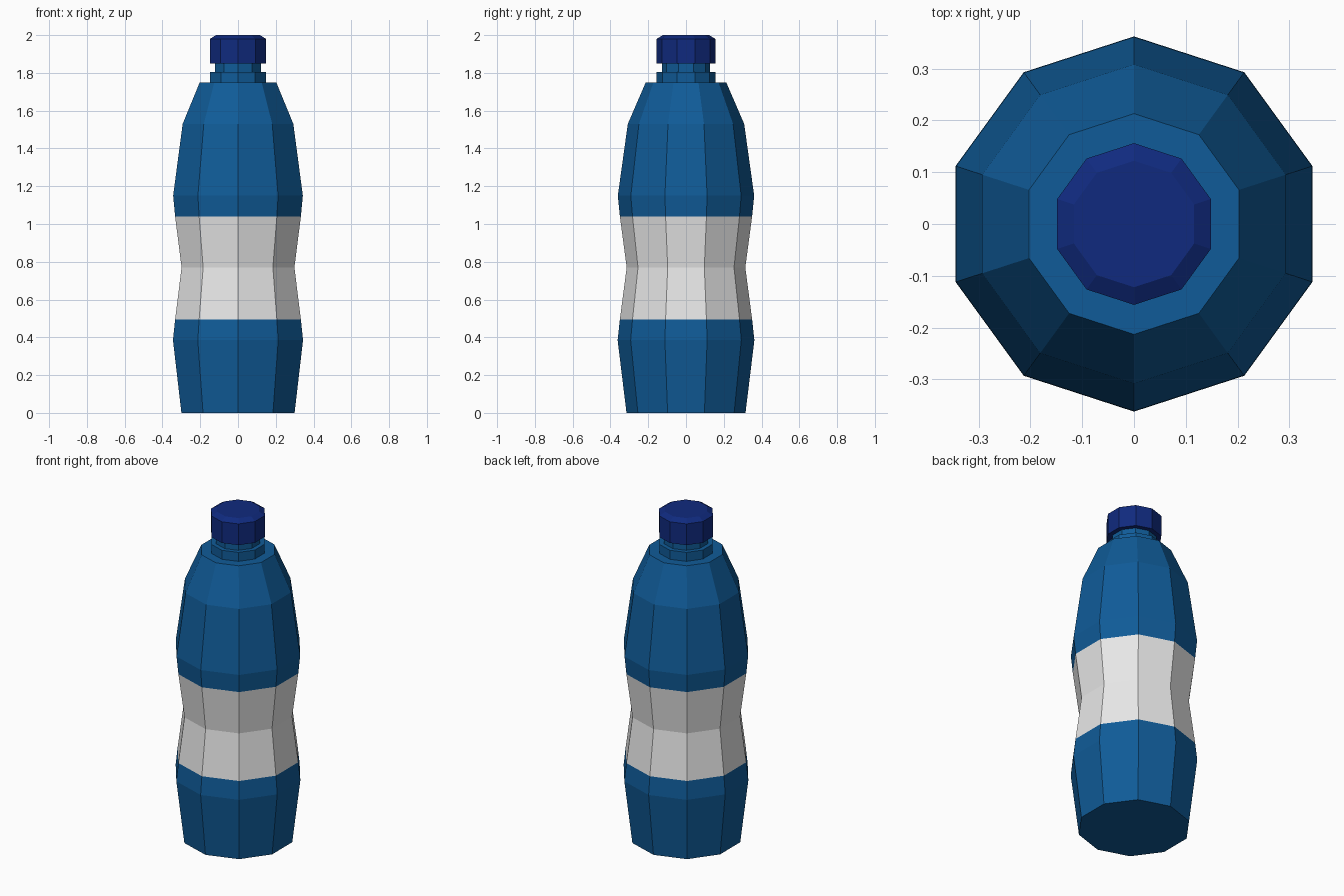
import bpy, bmesh, math

if "Cube" in bpy.data.objects:
    bpy.data.objects.remove(bpy.data.objects["Cube"])

SIDES = 10


def material(name, rgb):
    m = bpy.data.materials.new(name)
    m.diffuse_color = (*rgb, 1)
    m.use_nodes = True
    m.node_tree.nodes["Principled BSDF"].inputs["Base Color"].default_value = m.diffuse_color
    return m


blue = material("bottle blue", (0.005, 0.105, 0.314))
label = material("label white", (0.8, 0.8, 0.8))
navy = material("cap navy", (0.005, 0.023, 0.209))


def lathe(name, profile, mats, rule=lambda z: 0):
    """Spin (radius, z) points into a closed ten-sided solid with corners on +-y."""
    bm = bmesh.new()
    rings = []
    for r, z in profile:
        angles = [math.pi / 2 + 2 * math.pi * i / SIDES for i in range(SIDES)]
        rings.append([bm.verts.new((r * math.cos(a), r * math.sin(a), z)) for a in angles])
    for low, high in zip(rings, rings[1:]):
        for i in range(SIDES):
            j = (i + 1) % SIDES
            bm.faces.new((low[i], low[j], high[j], high[i]))
    bm.faces.new(rings[0][::-1])
    bm.faces.new(rings[-1])
    bmesh.ops.recalc_face_normals(bm, faces=bm.faces)
    for f in bm.faces:
        f.material_index = rule(f.calc_center_median().z)
    me = bpy.data.meshes.new(name)
    bm.to_mesh(me)
    bm.free()
    for m in mats:
        me.materials.append(m)
    ob = bpy.data.objects.new(name, me)
    bpy.context.collection.objects.link(ob)
    return ob


# Bottle body with waist, label band, shoulder, collar and neck
lathe("bottle_body",
      [(0.315, 0), (0.362, 0.385), (0.35, 0.495), (0.314, 0.77), (0.35, 1.04),
       (0.361, 1.15), (0.308, 1.53), (0.213, 1.75), (0.155, 1.75), (0.155, 1.805),
       (0.128, 1.805), (0.128, 1.86)],
      [blue, label], lambda z: 1 if 0.495 < z < 1.04 else 0)

# Screw cap with chamfered top
lathe("screw_cap",
      [(0.156, 1.85), (0.156, 1.98), (0.122, 2.0)], [navy])
